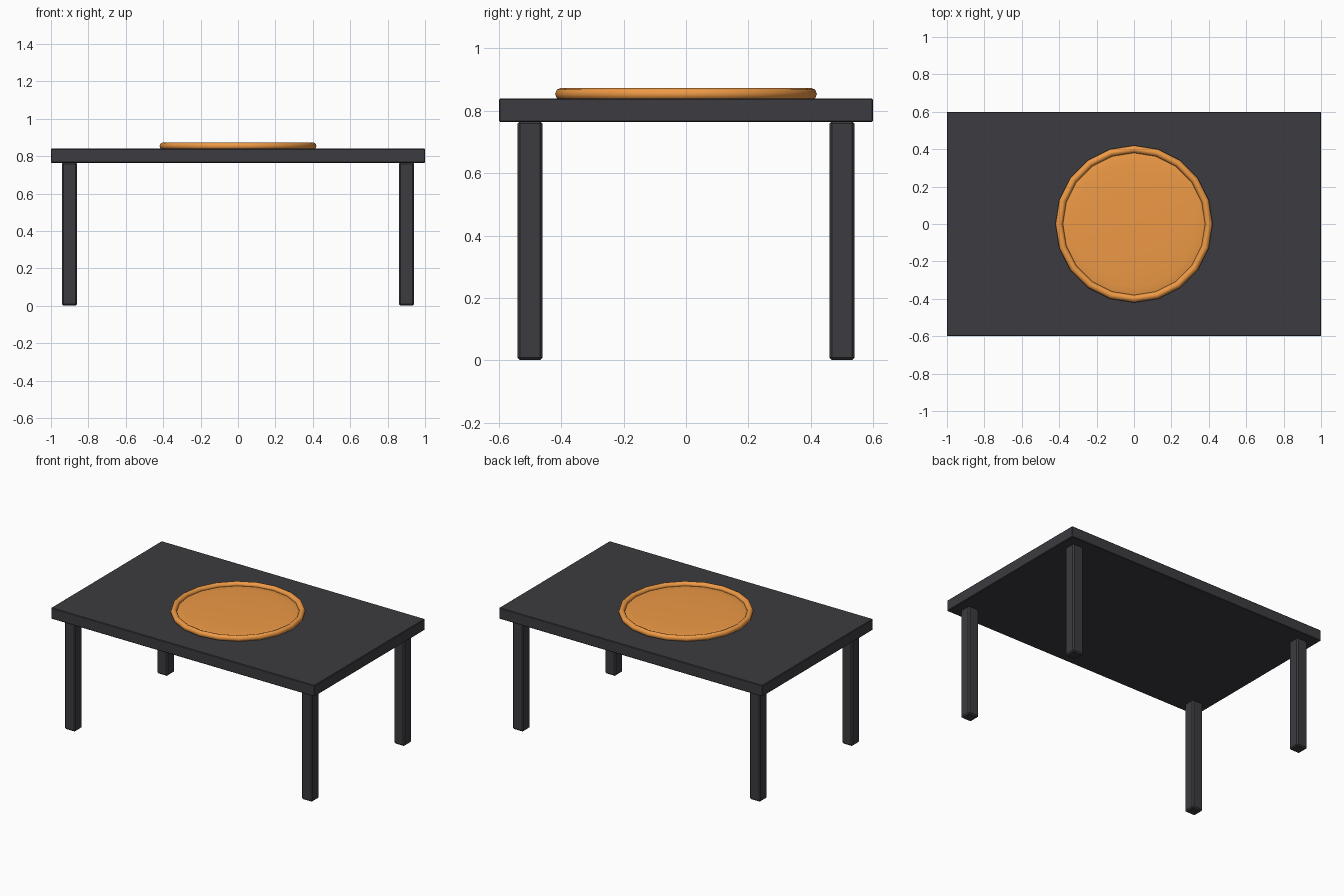
import bpy, bmesh, math

if "Cube" in bpy.data.objects:
    bpy.data.objects.remove(bpy.data.objects["Cube"])

def material(name, color):
    m = bpy.data.materials.new(name)
    m.diffuse_color = color
    m.use_nodes = True
    m.node_tree.nodes["Principled BSDF"].inputs["Base Color"].default_value = m.diffuse_color
    return m

DARK = material("dark_paint", (0.045, 0.045, 0.052, 1))
ORANGE = material("orange_glaze", (0.85, 0.32, 0.06, 1))

def finish(ob, name, mat):
    ob.name = name
    ob.data.materials.append(mat)

def box(name, center, size, bevel):
    bpy.ops.mesh.primitive_cube_add(size=1, location=center)
    ob = bpy.context.object
    ob.scale = size
    bpy.ops.object.transform_apply(location=False, rotation=False, scale=True)
    mod = ob.modifiers.new("soft_edges", 'BEVEL')
    mod.width = bevel
    mod.segments = 1
    finish(ob, name, DARK)

# Table top and four legs
box("table_top", (0, 0, 0.802), (2, 1.2, 0.076), 0.004)
for sx, side in ((-1, "left"), (1, "right")):
    for sy, end in ((-1, "front"), (1, "back")):
        box(f"{end}_{side}_leg", (sx * 0.9, sy * 0.5, 0.3835),
            (0.08, 0.08, 0.767), 0.008)

# Rounded dish rim
bpy.ops.mesh.primitive_torus_add(major_radius=0.4, minor_radius=0.02,
    major_segments=20, minor_segments=8, location=(0, 0, 0.854))
finish(bpy.context.object, "dish_rim", ORANGE)
bpy.ops.object.shade_smooth_by_angle(angle=math.radians(50))

# Shallow round dish inside the rim
bpy.ops.mesh.primitive_uv_sphere_add(segments=20, ring_count=12, radius=0.39,
    location=(0, 0, 0.848))
dish = bpy.context.object
dish.scale.z = 0.035
bpy.ops.object.transform_apply(location=False, rotation=False, scale=True)
finish(dish, "dish_center", ORANGE)
bpy.ops.object.shade_smooth()
